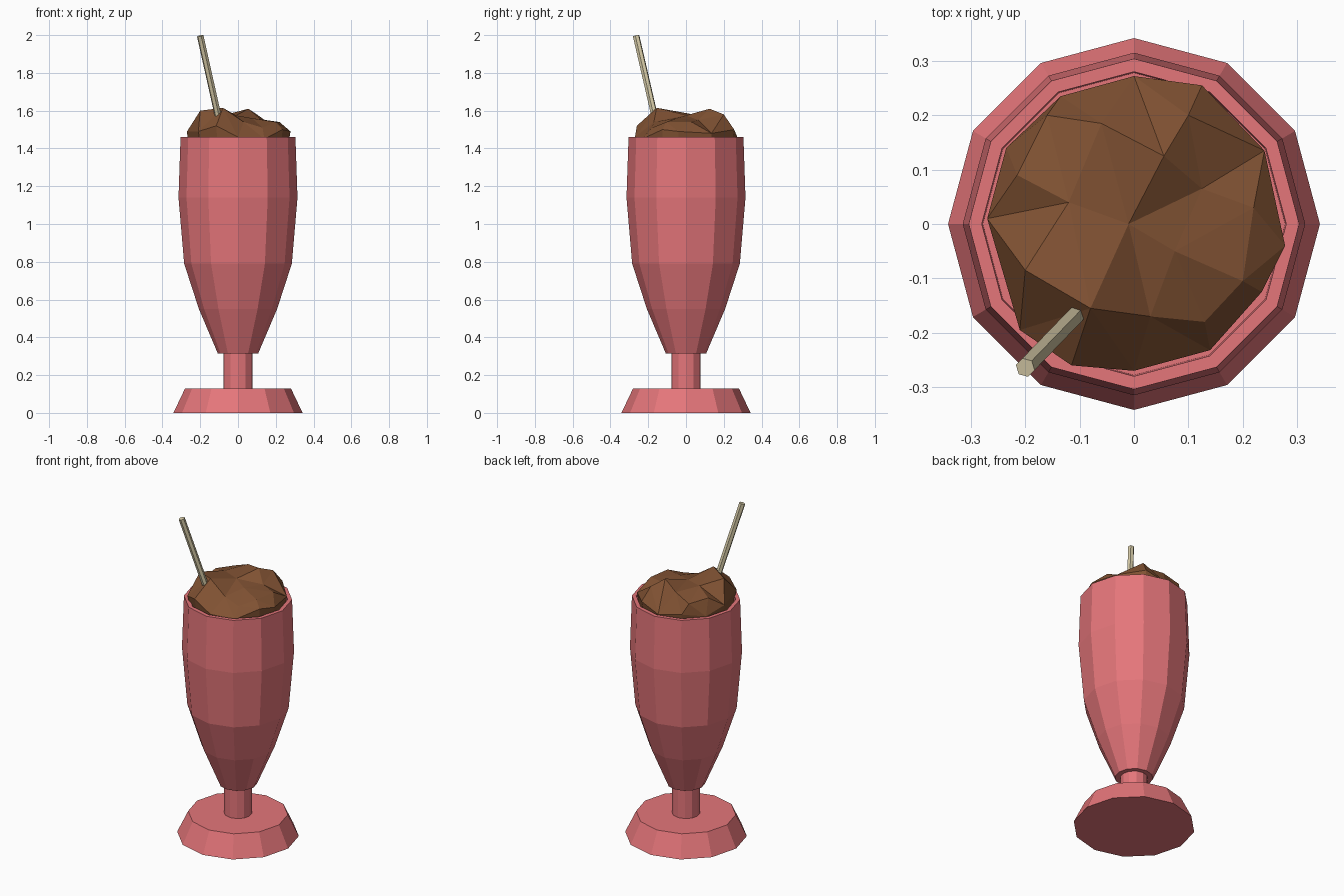
import bpy, bmesh, math
from mathutils import Vector
from mathutils.geometry import delaunay_2d_cdt

if "Cube" in bpy.data.objects:
    bpy.data.objects.remove(bpy.data.objects["Cube"])


def material(name, rgb):
    m = bpy.data.materials.new(name)
    m.diffuse_color = (*rgb, 1)
    m.use_nodes = True
    m.node_tree.nodes["Principled BSDF"].inputs["Base Color"].default_value = m.diffuse_color
    return m


pink = material("pink glass", (0.78, 0.18, 0.195))
brown = material("chocolate brown", (0.22, 0.085, 0.033))
cream = material("cream straw", (0.68, 0.60, 0.39))


def finish(name, bm, mat):
    bmesh.ops.recalc_face_normals(bm, faces=bm.faces)
    me = bpy.data.meshes.new(name)
    bm.to_mesh(me)
    bm.free()
    me.materials.append(mat)
    ob = bpy.data.objects.new(name, me)
    bpy.context.collection.objects.link(ob)
    return ob


def lathe(name, profile, mat, sides=12):
    """Revolve (radius, height) points and cap both ends."""
    bm = bmesh.new()
    rings = [[bm.verts.new((r * math.cos(2 * math.pi * i / sides),
                            r * math.sin(2 * math.pi * i / sides), z))
              for i in range(sides)] for r, z in profile]
    for a, b in zip(rings, rings[1:]):
        for i in range(sides):
            j = (i + 1) % sides
            bm.faces.new((a[i], a[j], b[j], b[i]))
    bm.faces.new(rings[0][::-1])
    bm.faces.new(rings[-1])
    return finish(name, bm, mat)


# Glass: foot, stem and tall bowl with a recessed top
lathe("foot", [(0.342, 0), (0.28, 0.13)], pink)
lathe("stem", [(0.078, 0.12), (0.078, 0.33)], pink)
lathe("bowl", [(0.107, 0.315), (0.207, 0.55), (0.285, 0.79), (0.315, 1.14),
               (0.304, 1.46), (0.28, 1.46), (0.278, 1.38)], pink)

# Ice cream: lumpy surface points, with a skirt reaching down into the bowl
lumps = [(-0.01, 0, 1.575), (0.075, -0.05, 1.56), (0.125, 0.065, 1.55),
         (0.055, 0.125, 1.61), (-0.06, 0.185, 1.58), (-0.12, 0.04, 1.58),
         (-0.08, -0.155, 1.615), (-0.2, -0.085, 1.60), (0.03, -0.17, 1.54),
         (0.2, -0.105, 1.54), (0.22, 0.03, 1.54), (-0.16, 0.20, 1.54),
         (0.10, 0.20, 1.58), (-0.215, 0.09, 1.55), (0.13, -0.18, 1.51)]
edge = [(0.278, -0.04, 1.49), (0.24, 0.135, 1.48), (0.125, 0.255, 1.50),
        (0, 0.272, 1.46), (-0.135, 0.235, 1.48), (-0.235, 0.14, 1.46),
        (-0.27, 0.01, 1.49), (-0.21, -0.195, 1.49), (-0.115, -0.26, 1.52),
        (0, -0.27, 1.46), (0.14, -0.232, 1.45), (0.235, -0.125, 1.50)]
points = lumps + edge
n = len(lumps)
ring = [(n + i, n + (i + 1) % len(edge)) for i in range(len(edge))]
flat, _, tris, orig, _, _ = delaunay_2d_cdt(
    [Vector(p[:2]) for p in points], ring, [], 1, 1e-5)
bm = bmesh.new()
verts = [bm.verts.new((v.x, v.y, points[o[0]][2])) for v, o in zip(flat, orig)]
for t in tris:
    bm.faces.new([verts[i] for i in t])
border = [e for e in bm.edges if e.is_boundary]
skirt = bmesh.ops.extrude_edge_only(bm, edges=border)["geom"]
for v in (g for g in skirt if isinstance(g, bmesh.types.BMVert)):
    v.co = Vector((v.co.x, v.co.y, 0)).normalized() * 0.26 + Vector((0, 0, 1.37))
finish("ice_cream", bm, brown)

# Straw: slim six-sided rod leaning out over the rim
start, end = Vector((-0.085, -0.145, 1.48)), Vector((-0.2, -0.264, 1.996))
axis = end - start
bm = bmesh.new()
bmesh.ops.create_cone(bm, cap_ends=True, segments=6, radius1=0.018,
                      radius2=0.018, depth=axis.length)
straw = finish("straw", bm, cream)
straw.rotation_euler = axis.to_track_quat('Z', 'Y').to_euler()
straw.location = (start + end) / 2
